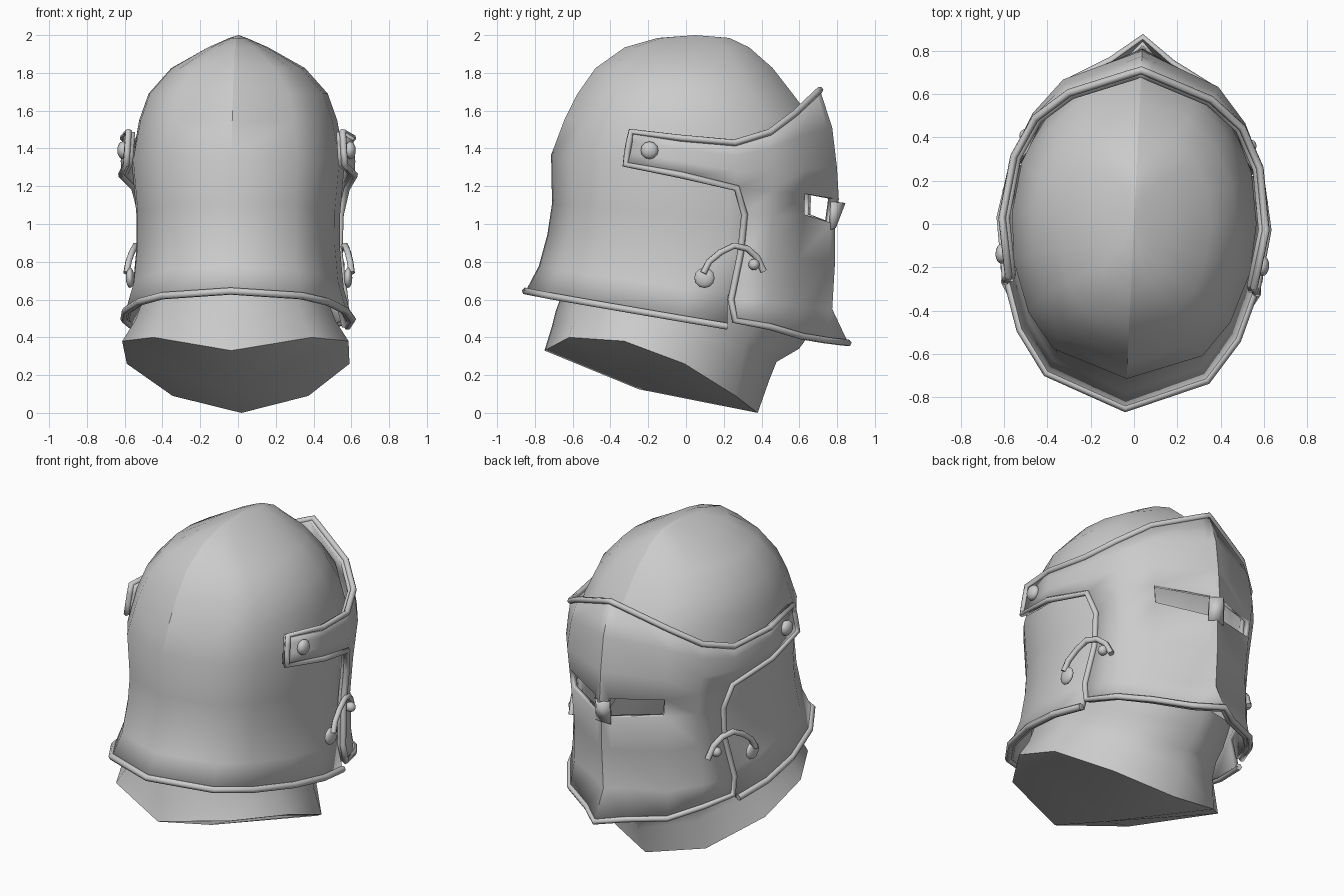
import bpy, bmesh, math
from mathutils import Vector

if "Cube" in bpy.data.objects:
    bpy.data.objects.remove(bpy.data.objects["Cube"])

YAW = math.radians(-2.7)   # the helmet is turned slightly
GREY = (0.6, 0.6, 0.6, 1)
steel = bpy.data.materials.new("grey_steel")
steel.use_nodes = True
steel.diffuse_color = GREY
steel.node_tree.nodes["Principled BSDF"].inputs["Base Color"].default_value = GREY


def add(name, data):
    ob = bpy.data.objects.new(name, data)
    bpy.context.collection.objects.link(ob)
    data.materials.append(steel)
    ob.rotation_euler.z = YAW
    return ob


def half_mesh(name, grid, keep=lambda i, j: True, cap=None, ridge=9.0, thick=0.0):
    """Skin rows of points on the +x half, then mirror them across x = 0."""
    bm = bmesh.new()
    rows = [[bm.verts.new(p) for p in row] for row in grid]
    for i in range(len(rows) - 1):
        for j in range(len(rows[i]) - 1):
            if keep(i, j):
                bm.faces.new((rows[i][j], rows[i][j + 1], rows[i + 1][j + 1], rows[i + 1][j]))
    if cap:
        tip = bm.verts.new(cap[1])
        for a, b in zip(rows[cap[0]], rows[cap[0]][1:]):
            bm.faces.new((a, b, tip))
    bmesh.ops.delete(bm, geom=[v for v in bm.verts if not v.link_faces], context='VERTS')
    bmesh.ops.recalc_face_normals(bm, faces=bm.faces)
    side = max(bm.faces, key=lambda f: f.calc_center_median().x)
    if side.normal.x < 0:
        bmesh.ops.reverse_faces(bm, faces=bm.faces)
    for f in bm.faces:
        f.smooth = True
    for e in bm.edges:
        a, b = (v.co for v in e.verts)
        on_ridge = abs(a.x) + abs(b.x) < 0.001 and a.z + b.z > 2 * ridge
        e.smooth = not on_ridge and e.calc_face_angle(0) < 0.8
    me = bpy.data.meshes.new(name)
    bm.to_mesh(me)
    bm.free()
    ob = add(name, me)
    ob.modifiers.new("Mirror", 'MIRROR').merge_threshold = 0.002
    if thick:
        mod = ob.modifiers.new("Solidify", 'SOLIDIFY')
        mod.thickness, mod.offset = thick, -1
    return ob


def tube(name, paths, radius, closed=False):
    cu = bpy.data.curves.new(name, 'CURVE')
    cu.dimensions = '3D'
    cu.bevel_depth, cu.bevel_resolution, cu.use_fill_caps = radius, 1, True
    for path in paths:
        sp = cu.splines.new('POLY')
        sp.points.add(len(path) - 1)
        for point, p in zip(sp.points, path):
            point.co = (*p, 1)
        sp.use_cyclic_u = closed
    return add(name, cu)


def flip(path):
    return [Vector((-p[0], p[1], p[2])) for p in path]


def lerp(table, z):
    for (z0, a), (z1, b) in zip(table, table[1:]):
        if z <= z1:
            return a + (b - a) * max(0, z - z0) / (z1 - z0)
    return table[-1][1]


# Skull shell: tilted rings of height, half width, back, front, slope
ANGLES = [math.radians(a) for a in (0, 34, 53, 74, 92, 110, 130, 152, 180)]
RINGS = [(0.50, 0.605, 0.85, 0.72, -0.17), (0.66, 0.56, 0.78, 0.72, -0.15),
         (0.87, 0.54, 0.735, 0.74, -0.1), (1.05, 0.54, 0.71, 0.75, -0.08),
         (1.33, 0.565, 0.715, 0.76, -0.05), (1.55, 0.525, 0.645, 0.67, 0),
         (1.69, 0.475, 0.575, 0.565, 0), (1.825, 0.355, 0.48, 0.46, 0),
         (1.935, 0.16, 0.325, 0.335, 0), (1.985, 0.045, 0.15, 0.23, 0)]
shell = []
for z, w, back, front, slope in RINGS:
    row = []
    for a in ANGLES:
        c, s = math.cos(a), max(0, math.sin(a))
        y = -c * (back if c > 0 else front)
        x = w * s ** (0.85 if c > 0 else 1) if 0 < a < 3.14 else 0
        row.append(Vector((x, y, z + slope * y)))
    shell.append(row)
half_mesh("skull_shell", shell, lambda i, j: i >= 4 or j < (6 if i else 5),
          (9, (0, 0.05, 2)), 1.4, 0.03)
edge = shell[0][:6]
tube("skull_rim", [flip(edge[:0:-1]) + edge], 0.02)

# Neck guard with a keeled underside
NECK = [[(0, -.75, .33), (.42, -.6, .4), (.6, -.3, .38), (.59, .02, .26), (.36, .28, .09), (0, .38, 0)],
        [(0, -.71, .46), (.37, -.58, .49), (.53, -.3, .49), (.53, .02, .42), (.33, .31, .27), (0, .44, .17)],
        [(0, -.69, .54), (.35, -.57, .57), (.5, -.3, .57), (.49, 0, .52), (.34, .33, .37), (0, .48, .27)],
        [(0, -.66, .62), (.34, -.54, .65), (.48, -.28, .65), (.48, .05, .6), (.36, .37, .45), (0, .6, .34)],
        [(0, -.64, .75), (.34, -.52, .75), (.47, -.28, .75), (.47, .05, .72), (.38, .42, .6), (0, .68, .45)]]
half_mesh("neck_guard", NECK, cap=(0, (0, -.25, .125)))

# Visor surface: half width and front reach by height
WIDTH = [(.35, .62), (.55, .6), (.85, .575), (1.05, .585), (1.3, .625), (1.5, .605), (1.75, .5)]
REACH = [(.36, .78), (.55, .735), (.8, .75), (1.05, .785), (1.3, .795), (1.5, .755), (1.71, .67)]


def on_visor(y, z, out=0.0):
    r = min(1, abs(y) / lerp(REACH, z))
    return Vector((lerp(WIDTH, z) * math.sqrt(1 - r * r) + out, y, z))


RIDGE = [(.71, 1.71), (.775, 1.51), (.8, 1.3), (.81, 1.13), (.79, 1.0), (.79, .8), (.775, .55), (.86, .37)]
REAR = [(.285, 1.43), (.285, 1.36), (.285, 1.28), (.295, 1.19), (.335, 1.05), (.315, .85), (.265, .6), (.285, .49)]
visor = []
for i, ((fy, fz), (ry, rz)) in enumerate(zip(RIDGE, REAR)):
    ridge = Vector((0, fy, fz))
    row = [ridge]
    for deg, s in ((35, .7 if i else .55), (52, .28 if i else .2)):
        z = rz + (fz - rz) * s
        if deg == 35 and i in (3, 4):       # outer corners of the sight slit
            z = 1.16 if i == 3 else 1.05
        row.append(on_visor(lerp(REACH, z) * math.cos(math.radians(deg)), z))
    beak = ridge.lerp(row[1], 0.14 if i < 6 else 0.4)
    if i >= 6:
        beak.y -= 0.02
    row.insert(1, beak)
    row.append(on_visor(ry, rz))
    k = min(1, (1.43 - rz) / 0.24)
    for y, lean, top, low in ((0, 0, 1.455, 1.26), (-.265, -.03, 1.49, 1.315)):   # hinge arm
        row.append(on_visor(y + lean * k, top + (low - top) * k))
    visor.append(row)
half_mesh("visor", visor, lambda i, j: (i < 3 or j < 4) and (i, j) != (3, 1), ridge=0, thick=0.035)

# Raised trim around the visor
outline = (visor[0] + [r[-1] for r in visor[1:4]] + visor[3][-2:3:-1]
           + [r[4] for r in visor[4:]] + visor[7][3::-1])
tube("visor_trim", [outline + flip(outline[-2:0:-1])], 0.018, True)

# Nose lip below the sight slits
LIP = [[(0, .845, 1.11), (.055, .785, 1.115)], [(0, .795, .98), (.055, .775, .97)]]
half_mesh("nose_lip", LIP, ridge=0, thick=0.02)


# Rivets, clasp pads and pegs on both sides
def stud(name, y, z, out, radius, depth):
    for side, sx in (("left", 1), ("right", -1)):
        bm = bmesh.new()
        bmesh.ops.create_uvsphere(bm, u_segments=12, v_segments=8, radius=1)
        p = on_visor(y, z, out)
        for v in bm.verts:
            v.co = (sx * (p.x + v.co.z * depth), y + v.co.x * radius, z + v.co.y * radius)
        bmesh.ops.recalc_face_normals(bm, faces=bm.faces)
        for f in bm.faces:
            f.smooth = True
        me = bpy.data.meshes.new(name)
        bm.to_mesh(me)
        bm.free()
        add(f"{side}_{name}", me)


stud("hinge_rivet", -.165, 1.39, .0, .047, .03)
stud("clasp_pad", .125, .715, .0, .054, .022)
stud("clasp_peg", .385, .785, .02, .03, .03)

# Curved clasp hooks
HOOK = [(.12, .74), (.15, .8), (.21, .85), (.28, .885), (.35, .87), (.4, .825), (.435, .75)]
hook = [on_visor(y, z, .02) for y, z in HOOK]
tube("clasp_hooks", [hook, flip(hook)], 0.018)
